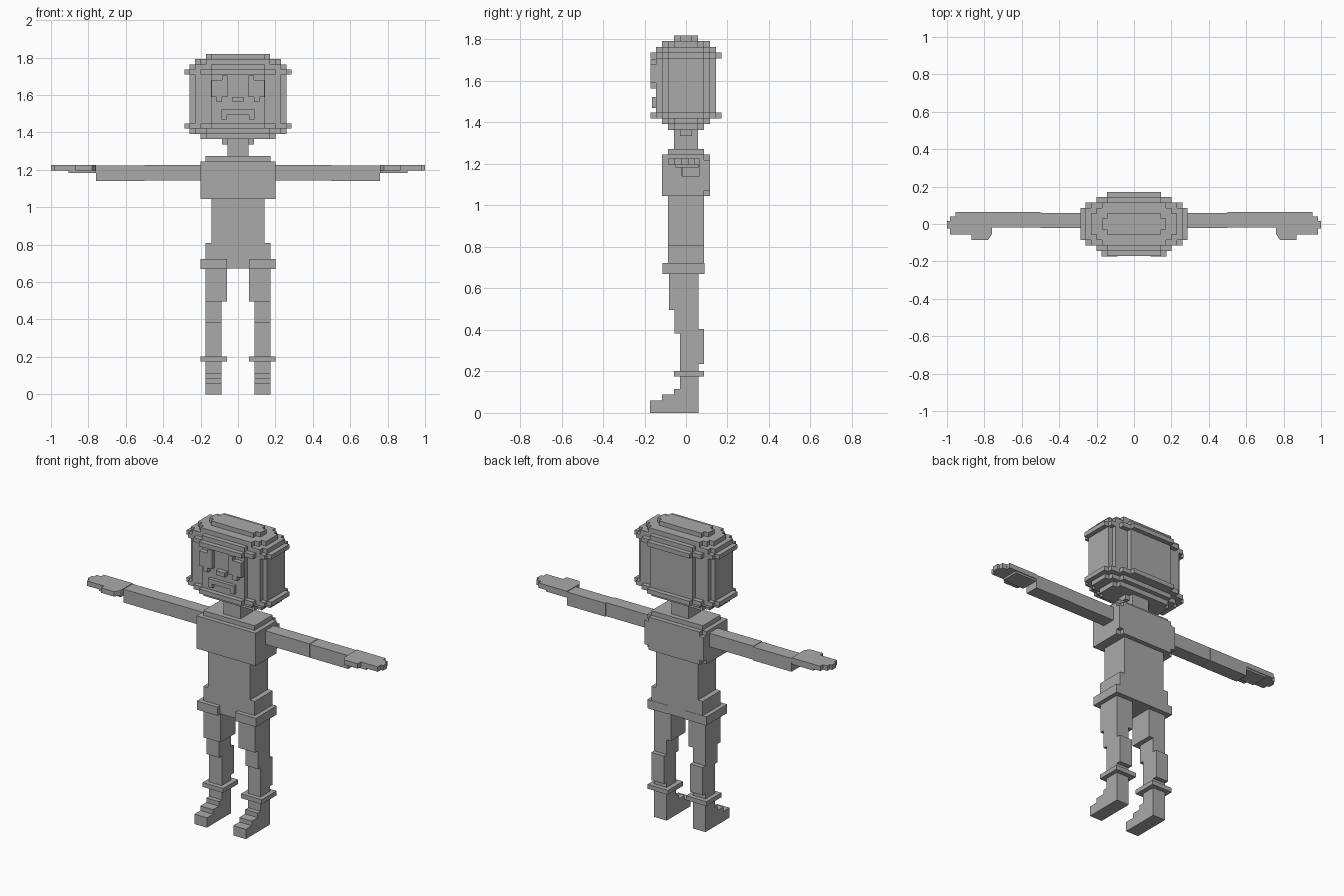
import bpy, bmesh

U = 0.0287  # size of one block step

grey = bpy.data.materials.new("plain grey")
grey.diffuse_color = (0.4, 0.4, 0.4, 1)


def prism(name, outline, lo, hi, axis="z"):
    """Extrude a flat outline from lo to hi along an axis."""
    place = {"x": lambda a, b, c: (c, a, b),
             "y": lambda a, b, c: (a, c, b),
             "z": lambda a, b, c: (a, b, c)}[axis]
    bm = bmesh.new()
    face = bm.faces.new([bm.verts.new(place(a, b, lo)) for a, b in outline])
    ext = bmesh.ops.extrude_face_region(bm, geom=[face])
    top = [v for v in ext["geom"] if isinstance(v, bmesh.types.BMVert)]
    bmesh.ops.translate(bm, verts=top, vec=place(0, 0, hi - lo))
    bmesh.ops.recalc_face_normals(bm, faces=bm.faces)
    mesh = bpy.data.meshes.new(name)
    bm.to_mesh(mesh)
    bm.free()
    mesh.materials.append(grey)
    obj = bpy.data.objects.new(name, mesh)
    bpy.context.collection.objects.link(obj)
    return obj


def box(name, x0, x1, y0, y1, z0, z1):
    return prism(name, [(x0, y0), (x1, y0), (x1, y1), (x0, y1)], z0, z1)


def mirrored(obj):
    mod = obj.modifiers.new("mirror", "MIRROR")
    mod.use_axis[0] = True
    return obj


def stepped(steps):
    """Symmetric staircase oval from (half width, half depth) block counts."""
    quad = []
    for i, (w, d) in enumerate(steps):
        if i:
            quad.append((w * U, steps[i - 1][1] * U))
        quad.append((w * U, d * U))
    left = [(-x, y) for x, y in reversed(quad)]
    return (quad + left + [(-x, -y) for x, y in quad]
            + [(x, -y) for x, y in reversed(quad)])


# Head: stacked stepped slabs, top to bottom
slabs = [
    ("head_crown", 1.793, 1.82, [(6, 1), (5, 2)]),
    ("head_upper_tier", 1.764, 1.793, [(8, 2), (7, 3), (6, 4)]),
    ("head_lower_tier", 1.736, 1.764, [(9, 3), (8, 4), (5, 5)]),
    ("head_upper_rim", 1.709, 1.736, [(10, 3), (9, 4), (7, 5), (5, 6)]),
    ("head_block", 1.447, 1.709, [(9, 3), (8, 4), (5, 5)]),
    ("head_lower_rim", 1.42, 1.447, [(10, 3), (9, 4), (7, 5), (5, 6)]),
    ("jaw_upper", 1.393, 1.42, [(9, 2), (8, 3), (6, 4)]),
    ("jaw_lower", 1.364, 1.393, [(7, 2), (6, 3)]),
    ("neck_collar", 1.335, 1.364, [(3, 1), (2, 2)]),
]
for name, z0, z1, steps in slabs:
    prism(name, stepped(steps), z0, z1)
box("neck", -2 * U, 2 * U, -2 * U, 2 * U, 1.27, 1.335)

# Face: raised eyes, nose and mouth
F0, F1 = -6 * U, -5 * U
eye = [(0.057, 1.59), (0.085, 1.59), (0.085, 1.563), (0.115, 1.563),
       (0.115, 1.59), (0.142, 1.59), (0.142, 1.68), (0.085, 1.68),
       (0.085, 1.705), (0.057, 1.705)]
mirrored(prism("eye", eye, F0, F1, "y"))
box("nose", -0.03, 0.03, F0, F1, 1.563, 1.59)
mouth = [(-0.087, 1.47), (-0.06, 1.47), (-0.06, 1.495), (0.06, 1.495),
         (0.06, 1.47), (0.087, 1.47), (0.087, 1.522), (-0.087, 1.522)]
prism("mouth", mouth, F0 + 0.008, F1, "y")

# Torso
box("shoulders", -0.174, 0.174, -0.087, 0.087, 1.245, 1.273)
box("chest", -0.2, 0.2, -0.115, 0.087, 1.045, 1.245)
plate = [(-0.2, 1.072), (-0.172, 1.072), (-0.172, 1.045), (0.172, 1.045),
         (0.172, 1.072), (0.2, 1.072), (0.2, 1.218), (0.172, 1.218),
         (0.172, 1.245), (-0.172, 1.245), (-0.172, 1.218), (-0.2, 1.218)]
prism("upper_back", plate, 0.087, 0.115, "y")
box("waist", -0.142, 0.142, -0.087, 0.087, 0.81, 1.045)
box("hips", -0.174, 0.174, -0.087, 0.087, 0.672, 0.81)
mirrored(box("hip_pad", 0.06, 0.2, -0.113, 0.089, 0.67, 0.723))

# Legs
mirrored(box("thigh", 0.06, 0.174, -0.083, 0.06, 0.495, 0.67))
lower_leg = [(-0.173, 0), (0.06, 0), (0.06, 0.235), (0.087, 0.235),
             (0.087, 0.405), (0.06, 0.405), (0.06, 0.495), (-0.055, 0.495),
             (-0.055, 0.383), (-0.03, 0.383), (-0.03, 0.115), (-0.058, 0.115),
             (-0.058, 0.088), (-0.115, 0.088), (-0.115, 0.06), (-0.173, 0.06)]
mirrored(prism("lower_leg_and_foot", lower_leg, 0.089, 0.174, "x"))
mirrored(box("ankle_band", 0.06, 0.2, -0.057, 0.087, 0.176, 0.203))

# Arms
mirrored(box("upper_arm", 0.2, 0.5, -0.022, 0.06, 1.142, 1.225))
mirrored(box("forearm", 0.5, 0.76, -0.02, 0.065, 1.14, 1.222))

# Hands: flat palm with thumb, and a thin layer under the palm
hand = [(0.76, -0.055), (0.78, -0.085), (0.87, -0.085), (0.87, -0.055),
        (0.985, -0.055), (0.985, -0.025), (1.0, -0.025), (1.0, 0.015),
        (0.985, 0.015), (0.985, 0.04), (0.955, 0.04), (0.955, 0.065),
        (0.76, 0.065)]
mirrored(prism("hand", hand, 1.196, 1.226))
mirrored(box("palm", 0.76, 0.905, -0.05, 0.06, 1.184, 1.196))
